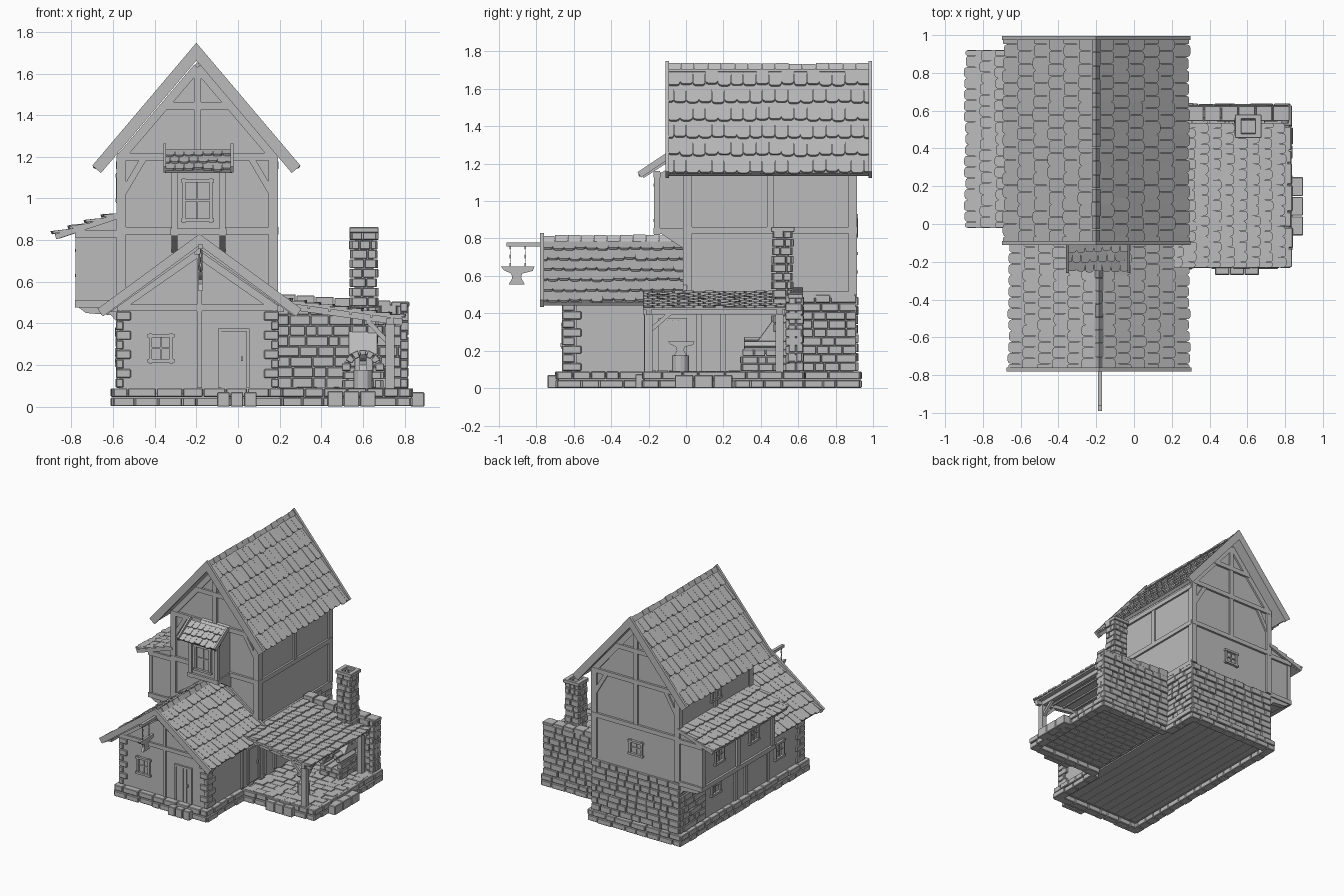
import bpy, bmesh, math, random
from mathutils import Vector as V

random.seed(4)
if "Cube" in bpy.data.objects:
    bpy.data.objects.remove(bpy.data.objects["Cube"])
grey = bpy.data.materials.new("stone grey")
grey.use_nodes = True
grey.diffuse_color = (0.5, 0.5, 0.5, 1)
grey.node_tree.nodes["Principled BSDF"].inputs["Base Color"].default_value = (0.5, 0.5, 0.5, 1)
X, Y, Z = V((1, 0, 0)), V((0, 1, 0)), V((0, 0, 1))
MID, LEFT, RIGHT = -0.195, -0.58, 0.19


def finish(bm, name, bevel=0):
    bmesh.ops.recalc_face_normals(bm, faces=bm.faces[:])
    me = bpy.data.meshes.new(name)
    bm.to_mesh(me)
    bm.free()
    me.materials.append(grey)
    ob = bpy.data.objects.new(name, me)
    bpy.context.collection.objects.link(ob)
    if bevel:
        m = ob.modifiers.new("worn edges", "BEVEL")
        m.width, m.segments = bevel, 1
    return ob


def extrude(bm, pts, vec):
    """Closed prism: polygon pts swept along vec."""
    a = [bm.verts.new(p) for p in pts]
    b = [bm.verts.new(V(p) + vec) for p in pts]
    bm.faces.new(a)
    bm.faces.new(b)
    for i in range(len(a)):
        j = (i + 1) % len(a)
        bm.faces.new((a[i], a[j], b[j], b[i]))


def block(bm, o, u, v, n, ur, vr, nr):
    quad = [o + u * a + v * b + n * nr[0] for a, b in
            ((ur[0], vr[0]), (ur[1], vr[0]), (ur[1], vr[1]), (ur[0], vr[1]))]
    extrude(bm, quad, n * (nr[1] - nr[0]))


def box(bm, x0, x1, y0, y1, z0, z1):
    block(bm, V(), X, Y, Z, (x0, x1), (y0, y1), (z0, z1))


def beam(bm, p, q, w, t, face=Y):
    """Timber from p to q, w wide, t deep along the face direction."""
    p, d = V(p), V(q) - V(p)
    side = d.cross(face).normalized()
    block(bm, p, d, side, d.cross(side).normalized(), (0, 1), (-w / 2, w / 2), (-t / 2, t / 2))


def stones(bm, start, along, normal, length, z0, z1, course=0.048, width=0.085, depth=0.03):
    rows = max(1, round((z1 - z0) / course))
    h = (z1 - z0) / rows
    for r in range(rows):
        u = 0
        while u < length - 1e-4:
            w = width * random.uniform(0.6, 1.3)
            if length - u - w < width * 0.4:
                w = length - u
            block(bm, V(start), along, Z, normal, (u + .002, u + w - .002),
                  (z0 + r * h + .002, z0 + (r + 1) * h - .002), (-depth, random.uniform(0, .012)))
            u += w


def roof_side(name, top, along, down, rows, cols, thick=0.025, lift=0.018):
    """Sloped slab covered with overlapping rounded tiles."""
    bm = bmesh.new()
    top, u, v = V(top), V(along).normalized(), V(down).normalized()
    n = u.cross(v)
    n = n if n.z > 0 else -n
    L, D = V(along).length, V(down).length
    block(bm, top, u, v, n, (0, L), (0, D - .01), (-thick, 0))
    w, h = L / cols, D / rows
    for r in range(rows):
        offset = 0.5 * (r % 2)
        for c in range(cols + r % 2):
            a = max(0, (c - offset) * w) + .001
            b = min(L, (c + 1 - offset) * w) - .001
            s, e = r * h - (.015 if r else 0), (r + 1) * h + random.uniform(-.006, .006)
            k = min(.25 * w, .3 * (b - a))
            up = lift + random.uniform(-.003, .003)
            shape = ((a, s), (b, s), (b, e - k), (b - k * .35, e - k * .3), (b - k, e),
                     (a + k, e), (a + k * .35, e - k * .3), (a, e - k))
            pts = [top + u * p + v * q + n * (up * (q - s) / (e - s)) for p, q in shape]
            extrude(bm, pts, n * -.012)
    finish(bm, name)


def gable_roof(name, x, z, half, drop, y0, y1, rows, cols, board):
    for s, side in ((-1, "right"), (1, "left")):
        roof_side(f"{name}_{side}", (x, y0, z), (0, y1 - y0, 0), (s * half, 0, -drop), rows, cols)
    bm = bmesh.new()
    for y in (y0, y1):
        for s in (-1, 1):
            # Bargeboards with plumb-cut peak
            a, b = V((x, y - .01, z + .04)), V((x + s * (half + .02), y - .01, z - drop + .015))
            n = V((-s * drop, 0, -half)).normalized() * board
            extrude(bm, (a, b, b + n, a - Z * board / half * math.hypot(half, drop)), Y * .02)
    finish(bm, name + "_bargeboards")
    bm = bmesh.new()
    k = round((y1 - y0) / .07)
    step = (y1 - y0) / k
    for i in range(k):
        ya = y0 + i * step
        wide, high = random.uniform(.018, .024), random.uniform(.024, .032)
        extrude(bm, [(x - wide, ya, z - .005), (x, ya, z + high), (x + wide, ya, z - .005)], Y * step * .96)
    finish(bm, name + "_ridge_caps")


def window(bm, c, u, n, w, h):
    """Frame, mullions and sill fixed to a wall; n points outward."""
    c = V(c)
    for s in (-1, 1):
        block(bm, c, u, Z, n, (s * w / 2 - .008, s * w / 2 + .008), (-h / 2 - .012, h / 2 + .012), (-.01, .015))
        block(bm, c, u, Z, n, (-w / 2 - .015, w / 2 + .015), (s * h / 2 - .008, s * h / 2 + .008), (-.01, .019))
    block(bm, c, u, Z, n, (-.004, .004), (-h / 2, h / 2), (-.01, .008))
    block(bm, c, u, Z, n, (-w / 2, w / 2), (-.004, .004), (-.01, .008))


def gable_wall(name, x0, x1, y0, y1, z0, ze, za):
    bm = bmesh.new()
    extrude(bm, [(x0, y0, z0), (x1, y0, z0), (x1, y0, ze), (MID, y0, za), (x0, y0, ze)], Y * (y1 - y0))
    finish(bm, name)


# Plaster walls
gable_wall("main_house_walls", LEFT + .01, RIGHT - .01, 0, .9, .48, 1.2, 1.655)
gable_wall("front_wing_walls", LEFT + .01, RIGHT - .01, -.65, .01, .06, .475, .745)
bm = bmesh.new()
box(bm, LEFT + .01, RIGHT - .01, 0, .895, .06, .49)
finish(bm, "ground_floor_walls")
bm = bmesh.new()
box(bm, -.765, LEFT + .02, 0, .9, .48, .845)
extrude(bm, [(-.765, 0, .845), (-.56, 0, .845), (-.56, 0, .915)], Y * .9)
finish(bm, "side_bay_walls")
bm = bmesh.new()
box(bm, -.31, -.07, -.155, .01, .83, 1.14)
extrude(bm, [(-.31, -.155, 1.14), (-.31, .01, 1.14), (-.31, .01, 1.23)], X * .24)
finish(bm, "oriel_walls")

# Tiled roofs
gable_roof("main_roof", -.2, 1.708, .48, .565, -.1, .985, 6, 16, .055)
gable_roof("wing_roof", -.185, .79, .47, .335, -.77, -.005, 6, 13, .045)
roof_side("side_bay_roof", (-.57, -.02, .93), (0, .94, 0), (-.32, 0, -.105), 4, 16)
roof_side("oriel_roof", (-.35, -.09, 1.235), (.32, 0, 0), (0, -.155, -.1), 3, 7, .02, .012)
roof_side("forge_roof", (.19, -.23, .515), (0, .765, 0), (.61, 0, -.085), 9, 14, .012, .014)

# Timber frame
bm = bmesh.new()
for y in (0, .9):
    for x in (LEFT + .02, RIGHT - .02):
        beam(bm, (x, y, .5), (x, y, 1.2), .045, .03)
    for z, half in ((.845, .385), (1.2, .385), (1.445, .17)):
        beam(bm, (MID - half, y, z), (MID + half, y, z), .035, .034)
    beam(bm, (MID, y, 1.2 if y == 0 else .86), (MID, y, 1.63), .035, .03)
    for s in (-1, 1):
        beam(bm, (MID + s * .375, y, 1.19), (MID, y, 1.63), .04, .028)
        beam(bm, (MID + s * .36, y, 1.02), (MID + s * .26, y, 1.19), .03, .024)
for x in (LEFT + .01, RIGHT - .01):
    for z in (.5, .845, 1.16):
        beam(bm, (x, 0, z), (x, .9, z), .035, .03, X)
    for y in (.015, .45, .885):
        beam(bm, (x, y, .86), (x, y, 1.16), .035, .024, X)
for y in (.015, .885):
    beam(bm, (RIGHT - .01, y, .5), (RIGHT - .01, y, .85), .035, .024, X)
finish(bm, "main_timbers")

bm = bmesh.new()
beam(bm, (LEFT, -.65, .475), (RIGHT, -.65, .475), .03, .03)
beam(bm, (MID + .01, -.65, .09), (MID + .01, -.65, .73), .025, .024)
for s in (-1, 1):
    beam(bm, (MID + s * .38, -.65, .47), (MID, -.65, .735), .035, .028)
for x in (LEFT + .01, RIGHT - .01):
    for y in (-.6, -.21, .07, .2):
        beam(bm, (x, y, .09), (x, y, .48), .03, .022, X)
    beam(bm, (x, -.65, .46), (x, .6, .46), .03, .024, X)
for x in (MID - .4, MID, MID + .4):
    beam(bm, (x, -.76, .47 if x != MID else .745), (x, -.63, .47 if x != MID else .745), .03, .03, Z)
finish(bm, "wing_timbers")

bm = bmesh.new()
for z in (.495, .83):
    beam(bm, (-.765, -.01, z), (-.765, .91, z), .035, .034, X)
    for y in (0, .9):
        beam(bm, (-.78, y, z), (LEFT, y, z), .035, .03)
for y in (.015, .45, .885):
    beam(bm, (-.765, y, .49), (-.765, y, .84), .04, .03, X)
    extrude(bm, [(-.77, y - .02, .48), (-.56, y - .02, .48), (-.56, y - .02, .38), (-.61, y - .02, .44), (-.73, y - .02, .45)], Y * .04)
    beam(bm, (-.86, y, .82), (-.58, y, .912), .025, .03)
finish(bm, "side_bay_timbers")

bm = bmesh.new()
for x in (-.305, -.075):
    beam(bm, (x, -.155, .82), (x, -.155, 1.16), .03, .03)
    beam(bm, (x, -.17, .84), (x, .01, .84), .03, .03, Z)
    extrude(bm, [(x - .015, -.14, .83), (x - .015, 0, .83), (x - .015, 0, .74), (x - .015, -.05, .77)], X * .03)
for z in (.84, 1.14):
    beam(bm, (-.325, -.155, z), (-.055, -.155, z), .03, .036)
for x in (-.352, -.028):
    beam(bm, (x, -.25, 1.14), (x, -.085, 1.25), .035, .014, X)
finish(bm, "oriel_timbers")

# Windows and doors
bm = bmesh.new()
window(bm, (-.37, -.65, .28), X, -Y, .1, .12)
window(bm, (MID, -.155, .99), X, -Y, .13, .19)
window(bm, (MID, .9, .67), X, Y, .1, .1)
for y, z, x in ((.25, .69, -.765), (.68, .69, -.765), (.45, 1.05, -.57), (.45, .3, -.57), (-.35, .28, -.57)):
    window(bm, (x, y, z), Y, -X, .1, .12)
finish(bm, "windows")
bm = bmesh.new()
for o, u, n in ((V((-.02, -.65, .09)), X, -Y), (V((.18, -.07, .09)), Y, X)):
    for i in range(4):
        block(bm, o, u, Z, n, (-.06 + i * .03, -.032 + i * .03), (0, .27), (-.01, .006))
    for s in (-1, 1):
        block(bm, o, u, Z, n, (s * .068 - .008, s * .068 + .008), (0, .28), (-.01, .012))
    block(bm, o, u, Z, n, (-.076, .076), (.27, .286), (-.01, .014))
    block(bm, o, u, Z, n, (.035, .045), (.13, .15), (0, .02))
finish(bm, "doors")

# Stone foundation ring, steps and corner stones
bm = bmesh.new()
for start, along, normal, length in (
        ((-.6, -.69, 0), X, -Y, .81), ((-.6, -.69, 0), Y, -X, 1.62), ((-.6, .93, 0), X, Y, .81),
        ((.21, -.69, 0), Y, X, .46), ((.21, .62, 0), Y, X, .31), ((.19, -.23, 0), X, -Y, .64),
        ((.83, -.23, 0), Y, X, .86), ((.19, .63, 0), X, Y, .64)):
    stones(bm, start, along, normal, length, 0, .09, .05, .11, .06)
for i in range(3):
    box(bm, -.1 + i * .065, -.04 + i * .065, -.74, -.68, 0, .07)
    box(bm, .43 + i * .078, .505 + i * .078, -.27, -.22, 0, .075)
    box(bm, .83, .895, -.06 + i * .104, .04 + i * .104, 0, .07)
finish(bm, "foundation_stones", .004)
bm = bmesh.new()
for x, sx in ((LEFT, 1), (RIGHT, -1)):
    for i in range(8):
        long = .03 + .035 * (i % 2)
        xa, xb = sorted((x - sx * .006, x + sx * long))
        box(bm, xa, xb, -.662, -.56 - .035 * (i % 2), .092 + i * .046, .134 + i * .046)
finish(bm, "wing_corner_stones", .004)
bm = bmesh.new()
stones(bm, (LEFT, .91, 0), X, Y, .77, .09, .49)
stones(bm, (RIGHT, .62, 0), Y, X, .29, .09, .5)
stones(bm, (LEFT, .58, 0), Y, -X, .33, .09, .48)
finish(bm, "rear_stone_base", .003)

# Floors
bm = bmesh.new()
for i in range(10):
    box(bm, LEFT + .02 + i * .073, LEFT + .091 + i * .073, -.64, .88, .05, .065)
finish(bm, "floor_planks")
bm = bmesh.new()
for r in range(13):
    for c in range(7):
        x, y = .2 + c * .088 + .02 * (r % 2), -.22 + r * .064
        box(bm, x, min(x + .084, .82), y, y + .06, .045, .086 + random.uniform(0, .008))
box(bm, .2, .82, -.22, .61, .05, .08)
finish(bm, "patio_paving")

# Forge wall, chimney and hearth
bm = bmesh.new()
box(bm, .19, .8, .56, .61, .08, .49)
for y, n in ((.555, -Y), (.62, Y)):
    stones(bm, (.19, y, 0), X, n, .63, .09, .49)
stones(bm, (.81, .53, 0), Y, X, .09, .09, .5)
for i in range(7):
    box(bm, .19 + i * .091, .277 + i * .091, .545, .625, .48, .54 - i * .006)
finish(bm, "forge_wall", .003)
bm = bmesh.new()
box(bm, .56, .65, .48, .55, .09, .8)
for start, along, n, length in (((.545, .465, 0), X, -Y, .12), ((.545, .565, 0), X, Y, .12),
                                ((.545, .465, 0), Y, -X, .1), ((.665, .465, 0), Y, X, .1)):
    stones(bm, start, along, n, length, .3, .845, .045, .06, .015)
for y in (.455, .555):
    box(bm, .535, .675, y, y + .025, .835, .862)
for x in (.535, .64):
    box(bm, x, x + .035, .455, .58, .835, .862)
finish(bm, "chimney", .003)
bm = bmesh.new()
stones(bm, (.51, .3, 0), X, -Y, .18, .09, .17, .04, .06, .2)
for x, n in ((.51, -X), (.69, X)):
    stones(bm, (x, .3, 0), Y, n, .25, .09, .21, .04, .07, .03)
for i in range(7):
    a, b = math.pi * i / 7 + .03, math.pi * (i + 1) / 7 - .03
    extrude(bm, [(.6 + r * math.cos(t), .31, .18 + r * math.sin(t)) for r, t in
                 ((.06, a), (.095, a), (.095, b), (.06, b))], Y * .2)
extrude(bm, [(.53, .38, .25), (.53, .55, .25), (.53, .55, .36), (.53, .46, .36)], X * .14)
finish(bm, "hearth", .003)

# Forge canopy frame
bm = bmesh.new()
for y in (-.2, .5):
    beam(bm, (.73, y, .08), (.73, y, .425), .042, .042)
    beam(bm, (.2, y, .488), (.79, y, .405), .03, .03)
    beam(bm, (.72, y, .31), (.62, y, .415), .022, .022)
beam(bm, (.73, -.19, .31), (.73, -.08, .405), .022, .022, X)
beam(bm, (.73, -.23, .41), (.73, .53, .41), .034, .034, X)
for i in range(6):
    beam(bm, (.24 + i * .1, -.23, .49 - i * .014), (.24 + i * .1, .53, .49 - i * .014), .012, .014, X)
finish(bm, "canopy_frame")


# Anvils: work anvil on a stump and hanging sign
def anvil(name, c, s, along, across, wide):
    bm = bmesh.new()
    outline = ((-.09, .1), (.1, .1), (.09, .075), (.03, .06), (.025, .035), (.045, 0),
               (-.045, 0), (-.025, .035), (-.03, .06), (-.07, .078))
    extrude(bm, [V(c) + along * a * s + Z * b * s - across * wide / 2 for a, b in outline], across * wide)
    finish(bm, name)


anvil("work_anvil", (.6, -.03, .175), .75, Y, X, .035)
anvil("sign_anvil", (-.18, -.905, .555), .95, Y, X, .02)
bpy.ops.mesh.primitive_cylinder_add(vertices=12, radius=.045, depth=.09, location=(.6, -.03, .13))
bpy.context.object.name = "stump"
bpy.context.object.data.materials.append(grey)
bm = bmesh.new()
beam(bm, (-.18, -.96, .768), (-.18, -.64, .768), .022, .022, Z)
beam(bm, (-.18, -.66, .66), (-.18, -.75, .76), .018, .018, X)
for y in (-.94, -.86):
    for i in range(5):
        z = .648 + i * .023
        beam(bm, (-.18, y, z), (-.18, y, z + .02), .009 if i % 2 else .004, .004 if i % 2 else .009)
finish(bm, "sign_bracket")
